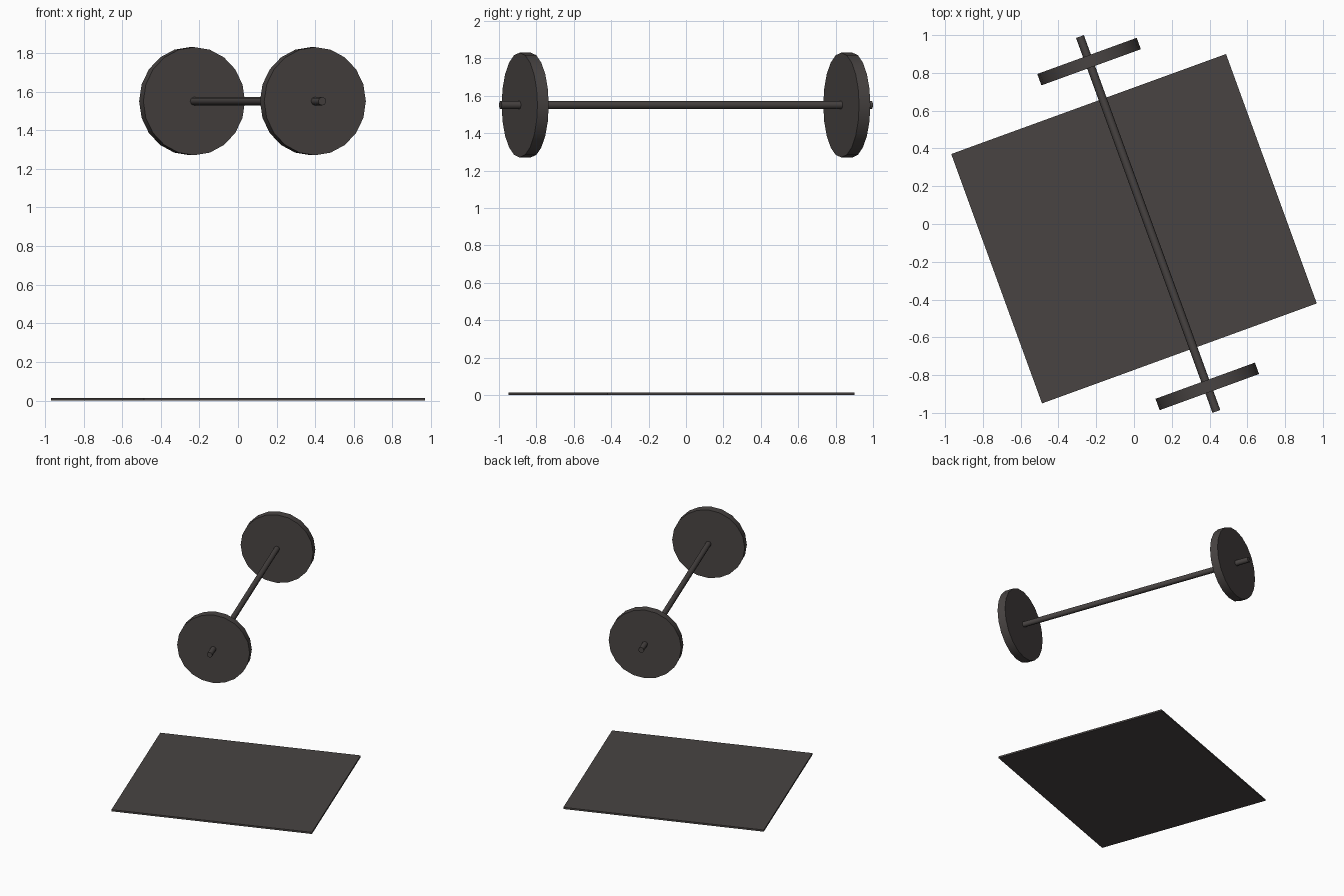
import bpy
from math import radians, pi
from mathutils import Matrix, Vector

cube = bpy.data.objects.get("Cube")
if cube:
    bpy.data.objects.remove(cube, do_unlink=True)

# Single dark warm grey
grey = bpy.data.materials.new("dark_grey")
grey.use_nodes = True
colour = (0.065, 0.057, 0.055, 1)
grey.diffuse_color = colour
grey.node_tree.nodes["Principled BSDF"].inputs["Base Color"].default_value = colour

# The whole model is turned about the vertical axis
TURN = Matrix.Rotation(radians(20), 4, "Z")
BAR_CENTRE = Vector((0.075, 0, 1.55))


def finish(obj, name):
    obj.name = name
    obj.data.materials.append(grey)
    return obj


def rod(name, radius, length, sides, offset):
    """Cylinder lying along the turned bar axis, offset from the bar centre."""
    bpy.ops.mesh.primitive_cylinder_add(vertices=sides, radius=radius, depth=length)
    obj = finish(bpy.context.object, name)
    obj.matrix_world = (Matrix.Translation(BAR_CENTRE) @ TURN
                        @ Matrix.Translation((0, offset, 0))
                        @ Matrix.Rotation(pi / 2, 4, "X"))
    bpy.ops.object.shade_smooth_by_angle(angle=radians(50))


# Bar and its two weights
rod("bar", 0.022, 2.112, 8, 0)
for name, side in (("front_weight", -1), ("back_weight", 1)):
    rod(name, 0.28, 0.064, 20, side * 0.915)

# Floor mat
bpy.ops.mesh.primitive_cube_add(size=1)
mat = finish(bpy.context.object, "floor_mat")
mat.matrix_world = (Matrix.Translation((0, -0.025, 0.007)) @ TURN
                    @ Matrix.Diagonal((1.548, 1.405, 0.014, 1)))
